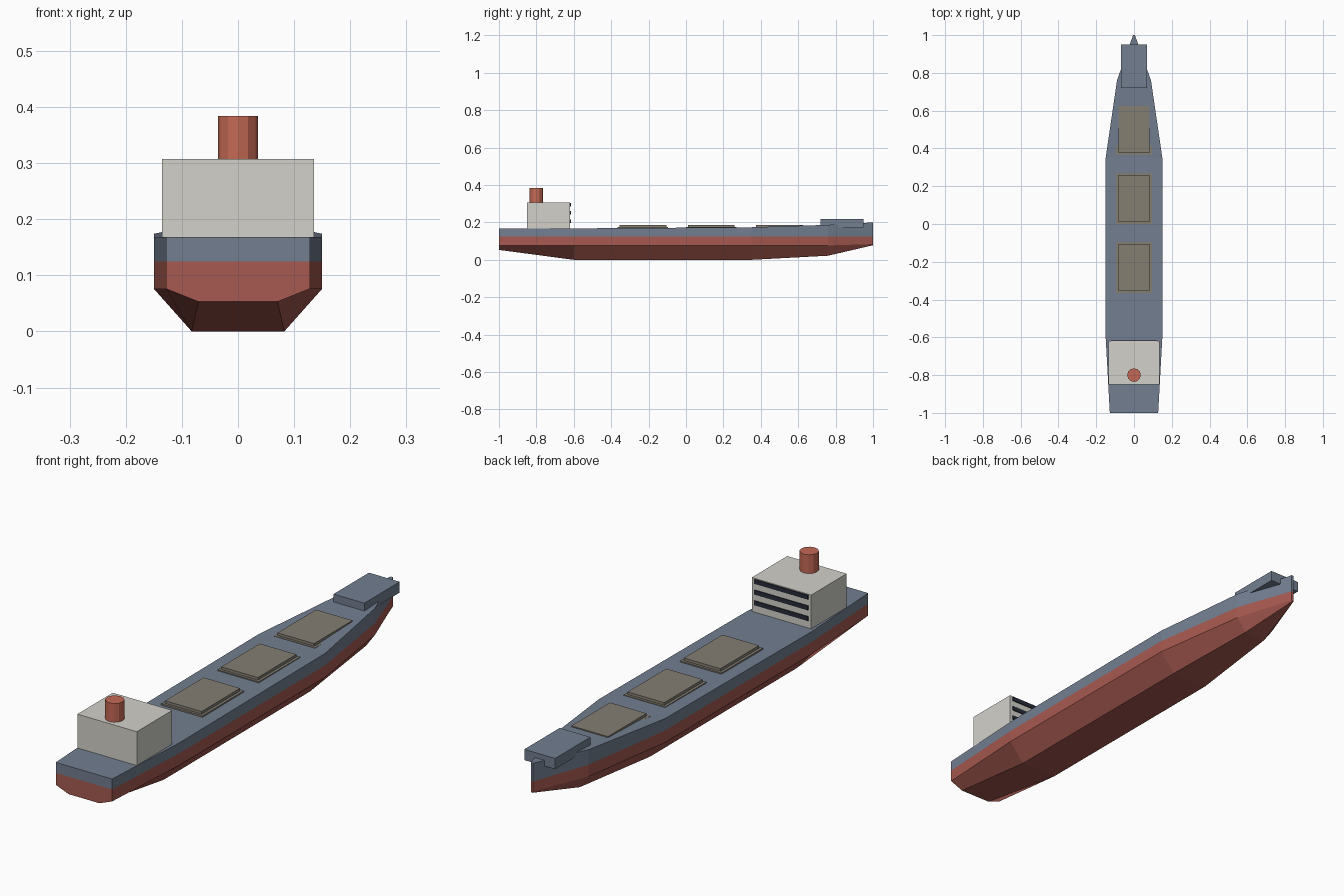
import bpy, bmesh

if "Cube" in bpy.data.objects:
    bpy.data.objects.remove(bpy.data.objects["Cube"])


def material(name, rgb):
    m = bpy.data.materials.new(name)
    m.diffuse_color = (*rgb, 1)
    m.use_nodes = True
    m.node_tree.nodes["Principled BSDF"].inputs["Base Color"].default_value = m.diffuse_color
    return m


SLATE = material("slate_paint", (0.17, 0.21, 0.28))
RED = material("red_antifouling", (0.38, 0.10, 0.08))
CREAM = material("cream_paint", (0.65, 0.64, 0.59))
ORANGE = material("funnel_paint", (0.55, 0.14, 0.09))
HATCH = material("hatch_paint", (0.23, 0.21, 0.17))
GLASS = material("dark_glass", (0.02, 0.025, 0.04))


def box(name, x, y, z, mat):
    """Box from half width x, and (min, max) ranges in y and z."""
    bpy.ops.mesh.primitive_cube_add(size=1, location=(0, sum(y) / 2, sum(z) / 2))
    o = bpy.context.object
    o.name = name
    o.scale = (2 * x, y[1] - y[0], z[1] - z[0])
    bpy.ops.object.transform_apply(location=False, rotation=False, scale=True)
    o.data.materials.append(mat)
    return o


# Hull: lofted stations of (y, half width, keel z, chine z, deck z)
stations = [
    (-1.00, 0.128, 0.053, 0.076, 0.168),
    (-0.60, 0.150, 0.000, 0.076, 0.168),
    (0.35, 0.150, 0.000, 0.076, 0.174),
    (0.76, 0.090, 0.022, 0.077, 0.187),
    (1.00, 0.005, 0.078, 0.084, 0.200),
]
WATERLINE = 0.125
bm = bmesh.new()
rings = []
for y, w, keel, chine, deck in stations:
    half = [(w * 0.55, keel), (w, chine), (w, WATERLINE), (w, deck)]
    ring = half + [(-x, z) for x, z in reversed(half)]
    rings.append([bm.verts.new((x, y, z)) for x, z in ring])
for a, b in zip(rings, rings[1:]):
    for i in range(8):
        j = (i + 1) % 8
        f = bm.faces.new((a[i], a[j], b[j], b[i]))
        f.material_index = 0 if i in (2, 3, 4) else 1
# transom and stem, split at the paint line
for r in (rings[0], rings[-1]):
    bm.faces.new(r[2:6])
    bm.faces.new(r[:3] + r[5:]).material_index = 1
bmesh.ops.recalc_face_normals(bm, faces=bm.faces)
mesh = bpy.data.meshes.new("hull")
bm.to_mesh(mesh)
bm.free()
mesh.materials.append(SLATE)
mesh.materials.append(RED)
bpy.context.collection.objects.link(bpy.data.objects.new("hull", mesh))

# Forecastle overhanging the bow
box("forecastle", 0.07, (0.72, 0.95), (0.174, 0.218), SLATE)

# Cargo hatches: low coaming with a lid on top
for n, y in enumerate((-0.23, 0.135, 0.50), 1):
    box(f"hatch_coaming_{n}", 0.094, (y - 0.135, y + 0.135), (0.16, 0.176), HATCH)
    box(f"hatch_lid_{n}", 0.083, (y - 0.125, y + 0.125), (0.165, 0.187), HATCH)

# Deckhouse with three rows of bridge windows facing the bow
box("deckhouse", 0.135, (-0.85, -0.62), (0.166, 0.307), CREAM)
for n, z in enumerate((0.207, 0.251, 0.295), 1):
    box(f"window_strip_{n}", 0.122, (-0.63, -0.616), (z - 0.009, z + 0.009), GLASS)

# Funnel
bpy.ops.mesh.primitive_cylinder_add(vertices=12, radius=0.036, depth=0.084,
                                    location=(0, -0.80, 0.342))
funnel = bpy.context.object
funnel.name = "funnel"
funnel.data.materials.append(ORANGE)
